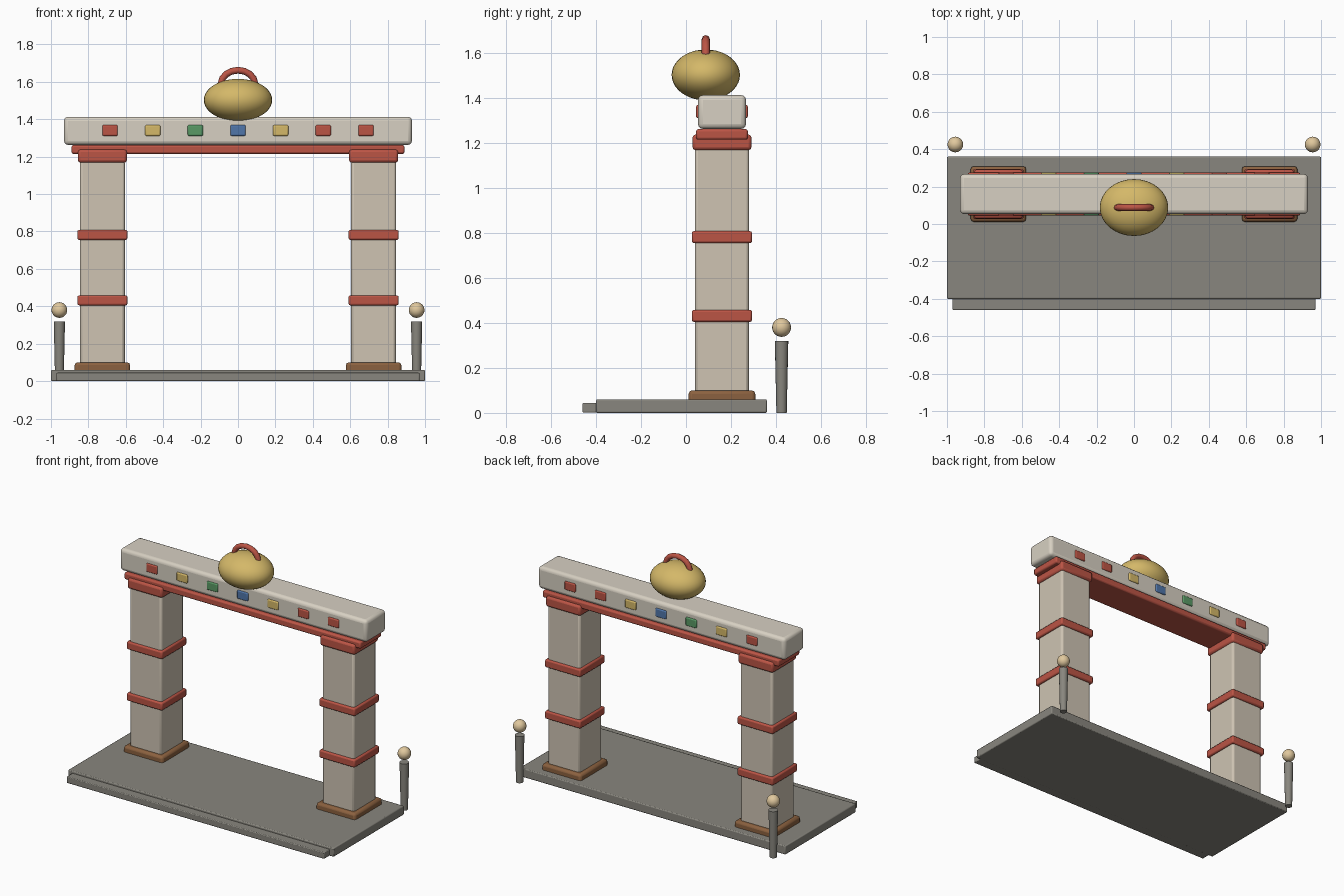
import bpy, math

if "Cube" in bpy.data.objects:
    bpy.data.objects.remove(bpy.data.objects["Cube"])

def mat(name, rgb):
    m = bpy.data.materials.new(name)
    m.diffuse_color = (*rgb, 1)
    m.use_nodes = True
    m.node_tree.nodes["Principled BSDF"].inputs["Base Color"].default_value = m.diffuse_color
    return m

STONE = mat("stone", (0.62, 0.55, 0.45))
PALE = mat("pale_stone", (0.68, 0.63, 0.54))
RED = mat("red", (0.50, 0.09, 0.06))
BROWN = mat("brown", (0.26, 0.12, 0.05))
GREY = mat("grey", (0.25, 0.24, 0.21))
GOLD = mat("gold", (0.66, 0.48, 0.14))
GREEN = mat("green", (0.10, 0.32, 0.13))
BLUE = mat("blue", (0.08, 0.18, 0.40))
CREAM = mat("cream", (0.75, 0.58, 0.34))

def finish(name, m):
    o = bpy.context.object
    o.name = name
    o.data.materials.append(m)
    bpy.ops.object.shade_smooth_by_angle(angle=math.radians(35))
    return o

def box(name, x, y, z, m, bevel=0.01, segments=2):
    """Bevelled box from (min, max) ranges."""
    bpy.ops.mesh.primitive_cube_add(size=1, location=[sum(r) / 2 for r in (x, y, z)])
    o = bpy.context.object
    o.scale = [r[1] - r[0] for r in (x, y, z)]
    bpy.ops.object.transform_apply(location=False, rotation=False, scale=True)
    finish(name, m)
    b = o.modifiers.new("bevel", 'BEVEL')
    b.width, b.segments = bevel, segments
    return o

# Base slab and front step
box("base_slab", (-1, 1), (-0.40, 0.36), (0, 0.06), GREY, 0.006)
box("front_step", (-0.97, 0.97), (-0.46, -0.39), (0.001, 0.045), GREY, 0.005)

for side, s in (("left", -1), ("right", 1)):
    cx, cy = s * 0.725, 0.16

    def block(name, half, z, m, bevel):
        box(f"{side}_{name}", (cx - half, cx + half), (cy - half, cy + half), z, m, bevel)

    # Pillar with plinth, bands and cap
    block("pillar", 0.12, (0.02, 1.18), STONE, 0.014)
    block("plinth", 0.148, (0.01, 0.10), BROWN, 0.015)
    block("lower_band", 0.134, (0.405, 0.458), RED, 0.009)
    block("upper_band", 0.134, (0.755, 0.808), RED, 0.009)
    block("cap", 0.131, (1.168, 1.238), RED, 0.014)

    # Bollard with ball top
    bpy.ops.mesh.primitive_cone_add(vertices=16, radius1=0.023, radius2=0.03, depth=0.32,
                                    location=(s * 0.955, 0.425, 0.16))
    finish(side + "_bollard", GREY)
    bpy.ops.mesh.primitive_uv_sphere_add(segments=20, ring_count=12, radius=0.042,
                                         location=(s * 0.955, 0.425, 0.38))
    finish(side + "_bollard_ball", CREAM)

# Lintel and top beam
box("lintel_trim", (-0.89, 0.89), (0.045, 0.275), (1.215, 1.262), RED, 0.01)
box("top_beam", (-0.93, 0.93), (0.053, 0.267), (1.263, 1.413), PALE, 0.022, 3)

# Coloured tiles on both faces of the beam
for i, m in enumerate((RED, GOLD, GREEN, BLUE, GOLD, RED, RED)):
    x = (i - 3) * 0.228
    for face, y in (("front", (0.045, 0.07)), ("back", (0.25, 0.275))):
        box(f"{face}_tile_{i}", (x - 0.041, x + 0.041), y, (1.311, 1.369), m, 0.007)

# Gold lantern body
bpy.ops.mesh.primitive_uv_sphere_add(segments=32, ring_count=20, radius=1, location=(0, 0.088, 1.503))
bpy.context.object.scale = (0.183, 0.152, 0.113)
bpy.ops.object.transform_apply(location=False, rotation=False, scale=True)
finish("lantern_body", GOLD)

# Arched handle
curve = bpy.data.curves.new("lantern_handle", 'CURVE')
curve.dimensions = '3D'
curve.bevel_depth, curve.bevel_resolution, curve.use_fill_caps = 0.018, 2, True
sp = curve.splines.new('POLY')
sp.points.add(8)
for i, p in enumerate(sp.points):
    a = math.pi * (1 - i / 8)
    p.co = (0.09 * math.cos(a), 0.088, 1.59 + 0.072 * math.sin(a), 1)
curve.materials.append(RED)
bpy.context.collection.objects.link(bpy.data.objects.new("lantern_handle", curve))
